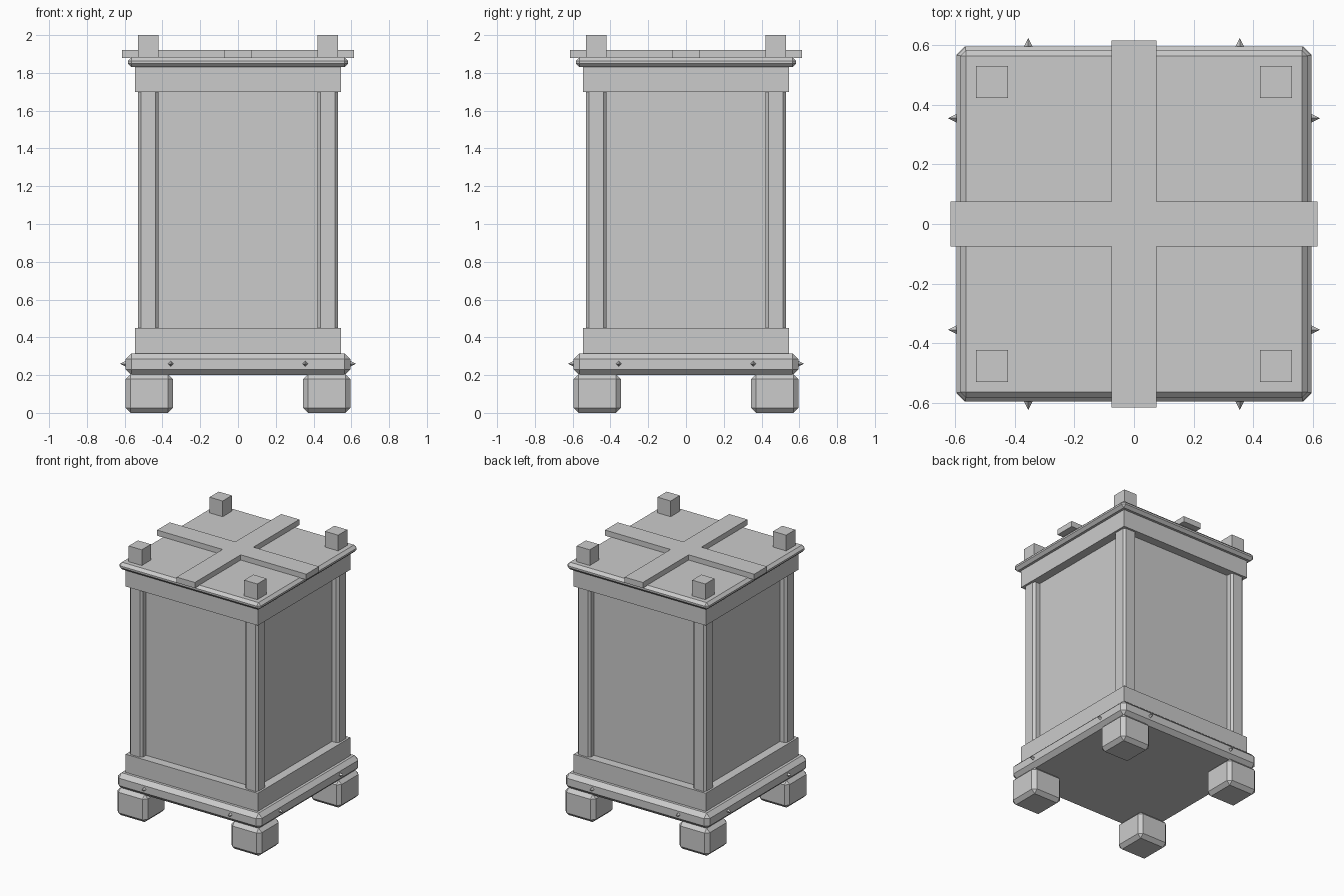
import bpy, bmesh
from math import radians, pi
from mathutils import Matrix, Vector

if "Cube" in bpy.data.objects:
    bpy.data.objects.remove(bpy.data.objects["Cube"])

CORNERS = [(x, y) for x in (-1, 1) for y in (-1, 1)]


def finish(name, bm):
    bmesh.ops.recalc_face_normals(bm, faces=bm.faces)
    mesh = bpy.data.meshes.new(name)
    bm.to_mesh(mesh)
    bm.free()
    obj = bpy.data.objects.new(name, mesh)
    bpy.context.collection.objects.link(obj)
    return obj


def box(name, half, z0, z1, x=0, y=0, chamfer=0):
    """Square block with optional one-segment chamfer on every edge."""
    bm = bmesh.new()
    bmesh.ops.create_cube(bm, size=1)
    bmesh.ops.scale(bm, vec=(2 * half, 2 * half, z1 - z0), verts=bm.verts)
    bmesh.ops.translate(bm, vec=(x, y, (z0 + z1) / 2), verts=bm.verts)
    if chamfer:
        bmesh.ops.bevel(bm, geom=bm.edges[:], offset=chamfer, offset_type='OFFSET',
                        segments=1, affect='EDGES')
    return finish(name, bm)


# Stacked square body
box("base_plate", 0.595, 0.20, 0.315, chamfer=0.03)
box("lower_band", 0.545, 0.31, 0.45)
box("panel_core", 0.48, 0.44, 1.71)
box("upper_band", 0.545, 1.70, 1.835)
box("lid", 0.583, 1.83, 1.883, chamfer=0.02)

# Corner parts: feet, posts and lid studs
for i, (sx, sy) in enumerate(CORNERS, 1):
    box(f"foot_{i}", 0.125, 0.0, 0.205, 0.47 * sx, 0.47 * sy, 0.026)
    box(f"corner_post_{i}", 0.054, 0.43, 1.72, 0.476 * sx, 0.476 * sy, 0.016)
    box(f"lid_stud_{i}", 0.054, 1.87, 2.0, 0.476 * sx, 0.476 * sy)

# Cross-shaped strap on the lid
L, W = 0.615, 0.075
arm = [Vector((L, -W, 1.88)), Vector((L, W, 1.88)), Vector((W, W, 1.88))]
bm = bmesh.new()
outline = [bm.verts.new(Matrix.Rotation(k * pi / 2, 3, 'Z') @ p)
           for k in range(4) for p in arm]
face = bm.faces.new(outline)
ext = bmesh.ops.extrude_face_region(bm, geom=[face])
bmesh.ops.translate(bm, vec=(0, 0, 0.042),
                    verts=[g for g in ext["geom"] if isinstance(g, bmesh.types.BMVert)])
finish("lid_cross", bm)

# Four-sided spikes, two on each side of the base plate
bm = bmesh.new()
for k in range(4):
    for s in (-1, 1):
        place = (Matrix.Rotation(k * pi / 2, 4, 'Z')
                 @ Matrix.Translation((0.604, 0.355 * s, 0.26))
                 @ Matrix.Rotation(radians(90), 4, 'Y'))
        bmesh.ops.create_cone(bm, cap_ends=True, segments=4, radius1=0.02,
                              radius2=0, depth=0.04, matrix=place)
finish("base_spikes", bm)
